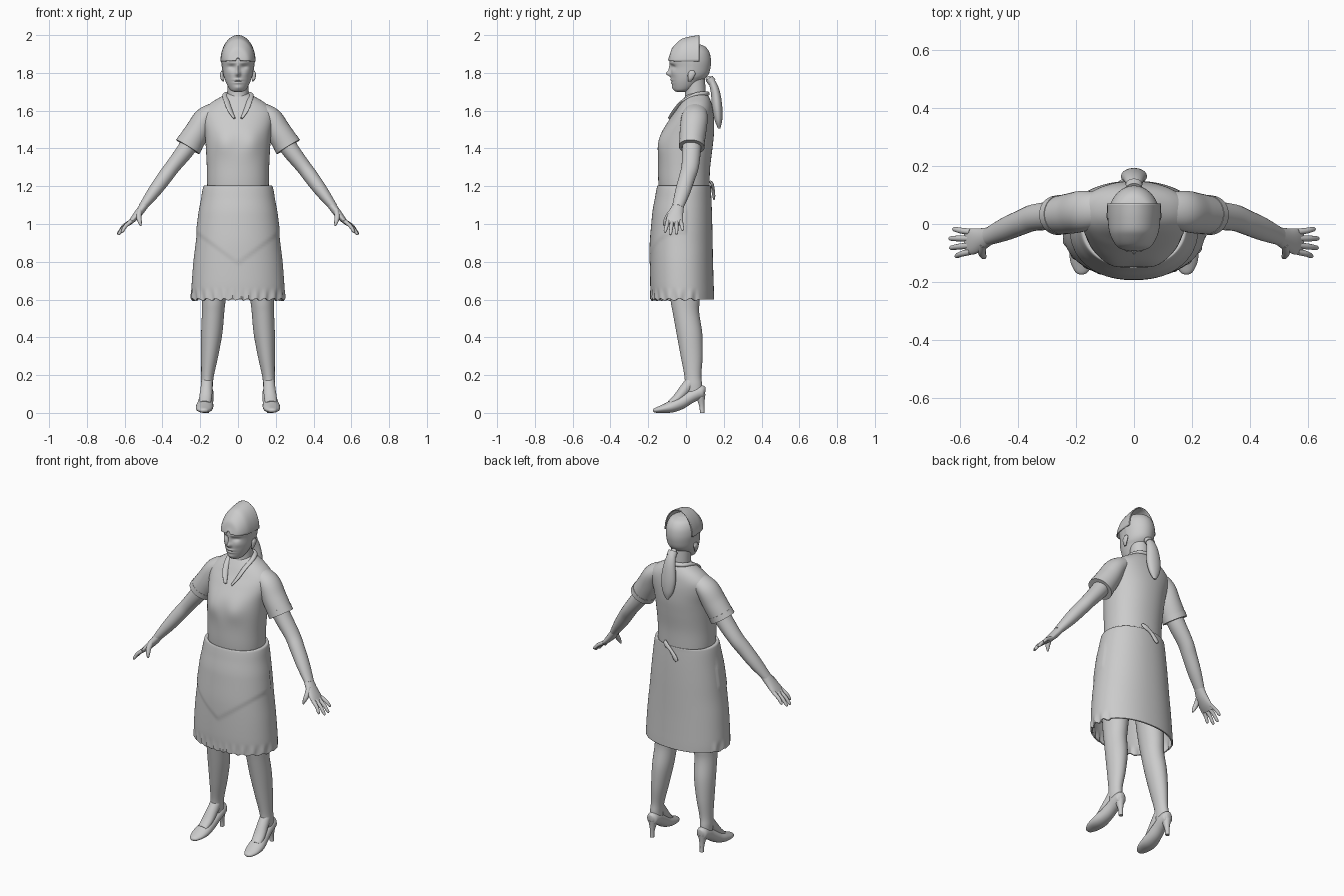
import bpy, bmesh, math
from math import exp, pi, sin, cos
from mathutils import Vector


def spline(secs, rows):
    """Catmull-Rom interpolation of section tuples."""
    out = []
    for i in range(len(secs) - 1):
        p = [secs[max(i - 1, 0)], secs[i], secs[i + 1], secs[min(i + 2, len(secs) - 1)]]
        for k in range(rows):
            t = k / rows
            out.append([.5 * (2 * b + (c - a) * t + (2 * a - 5 * b + 4 * c - d) * t * t
                              + (3 * b - a - 3 * c + d) * t ** 3) for a, b, c, d in zip(*p)])
    return out + [list(secs[-1])]


def loft(name, secs, n=32, rows=6, ref=None, tweak=None, caps=True, mirror=False,
         arc=2 * pi, power=2.0, shell=0):
    """Skin of elliptical sections (x, y, z, ra, rb); ref=None keeps the rings level."""
    s = spline(secs, rows)
    pts = [Vector(q[:3]) for q in s]
    closed = arc > 6
    m = n if closed else n + 1
    bm = bmesh.new()
    rings = []
    for i, q in enumerate(s):
        a, b = Vector((1, 0, 0)), Vector((0, 1, 0))
        if ref:
            t = (pts[min(i + 1, len(s) - 1)] - pts[max(i - 1, 0)]).normalized()
            b = Vector(ref)
            b = (b - t * b.dot(t)).normalized()
            a = t.cross(b)
        ring = []
        for j in range(m):
            w = arc * j / n
            c, d = cos(w), sin(w)
            c = math.copysign(abs(c) ** (2 / power), c)
            d = math.copysign(abs(d) ** (2 / power), d)
            v = pts[i] + a * c * max(q[3], .001) + b * d * max(q[4], .001)
            ring.append(bm.verts.new(tweak(v) if tweak else v))
        rings.append(ring)
    for r0, r1 in zip(rings, rings[1:]):
        for j in range(n):
            k = (j + 1) % m
            bm.faces.new((r0[j], r0[k], r1[k], r1[j]))
    if caps and closed:
        bm.faces.new(rings[0])
        bm.faces.new(rings[-1])
    bmesh.ops.recalc_face_normals(bm, faces=bm.faces)
    me = bpy.data.meshes.new(name)
    bm.to_mesh(me)
    bm.free()
    ob = bpy.data.objects.new(name, me)
    bpy.context.collection.objects.link(ob)
    bpy.ops.object.select_all(action='DESELECT')
    ob.select_set(True)
    bpy.context.view_layer.objects.active = ob
    bpy.ops.object.shade_smooth_by_angle(angle=math.radians(45))
    if shell:
        mod = ob.modifiers.new("shell", 'SOLIDIFY')
        mod.thickness, mod.offset = shell, -1
    if mirror:
        ob.modifiers.new("mirror", 'MIRROR')
    return ob


def level(rows):
    """(z, y front, y back, half width) -> level section."""
    return [(0, (f + b) / 2, z, w, (b - f) / 2) for z, f, b, w in rows]


def bump(v, x, z, sx, sz):
    return exp(-((abs(v.x) - x) / sx) ** 2 - ((v.z - z) / sz) ** 2)


def step(t):
    t = min(max(t, 0), 1)
    return t * t * (3 - 2 * t)


# Head with sculpted face and slightly raised hair
def face(v):
    if v.y < 0:
        d = (.022 * bump(v, 0, 1.795, .012, .013) + .012 * bump(v, 0, 1.82, .009, .025)
             - .010 * bump(v, .034, 1.832, .018, .011) + .004 * bump(v, .03, 1.853, .025, .008)
             + .004 * bump(v, .045, 1.8, .018, .018) + .007 * bump(v, 0, 1.763, .022, .006)
             + .006 * bump(v, 0, 1.748, .02, .006) - .003 * bump(v, 0, 1.755, .028, .003)
             + .006 * bump(v, 0, 1.722, .02, .012))
        v.y -= d
    h = step((v.y - .02) / .015) * step((v.z - 1.76) / .02)
    v.x *= 1 + .035 * h
    return v


loft("head", level([(1.698, -.045, -.01, .012), (1.705, -.06, .02, .035), (1.722, -.068, .05, .05),
                    (1.755, -.076, .085, .066), (1.79, -.08, .118, .077), (1.83, -.08, .13, .083),
                    (1.87, -.087, .132, .087), (1.91, -.08, .123, .081), (1.94, -.055, .1, .062),
                    (1.955, -.015, .06, .028)]), n=96, rows=8, tweak=face)
loft("ear", [(.078, .02, 1.755, .004, .008), (.084, .024, 1.77, .008, .014),
             (.086, .03, 1.795, .009, .02), (.084, .032, 1.812, .004, .01)], n=16, rows=4, mirror=True)
loft("neck", level([(1.54, -.06, .1, .07), (1.62, -.03, .105, .06), (1.68, -.005, .105, .055),
                    (1.77, -.01, .1, .055)]), rows=5)

# Open-backed cap and ponytail
loft("cap", [(0, -.095, 1.865, .012, .015), (0, -.08, 1.863, .056, .068), (0, -.035, 1.86, .083, .114),
             (0, .02, 1.86, .091, .132), (0, .07, 1.86, .093, .14)],
     n=32, ref=(0, 0, 1), arc=pi, shell=.006)
loft("ponytail", [(0, .11, 1.775, .015, .012), (0, .135, 1.755, .025, .018), (0, .155, 1.70, .036, .024),
                  (0, .165, 1.62, .045, .027), (0, .172, 1.55, .034, .02), (0, .176, 1.505, .008, .006)],
     n=24, ref=(0, 1, 0))
loft("hair_tie", [(0, .122, 1.772, .027, .022), (0, .138, 1.75, .029, .023)], n=24, rows=3, ref=(0, 1, 0))


# Blouse body, sleeves, cuffs and collar
def bust(v):
    if v.y < 0:
        v.y -= .012 * bump(v, .075, 1.43, .05, .06)
    return v


loft("blouse", level([(1.1, -.13, .12, .155), (1.2, -.145, .124, .163), (1.3, -.148, .128, .165),
                      (1.4, -.147, .14, .17), (1.48, -.13, .148, .176), (1.55, -.09, .148, .188),
                      (1.6, -.055, .143, .185), (1.64, -.03, .135, .145), (1.675, -.005, .12, .088),
                      (1.69, .01, .105, .06)]), n=64, tweak=bust, power=2.15)
loft("sleeve", [(.12, .05, 1.6, .045, .06), (.175, .045, 1.56, .058, .07), (.215, .037, 1.49, .066, .07),
                (.262, .03, 1.415, .07, .066)], ref=(0, 1, 0), mirror=True)
loft("cuff", [(.25, .032, 1.434, .071, .069), (.266, .03, 1.408, .072, .068)],
     rows=2, ref=(0, 1, 0), mirror=True)
loft("collar", [(0, .112, 1.69, .014, .012), (.045, .095, 1.69, .014, .012), (.068, .045, 1.683, .014, .01),
                (.06, -.022, 1.648, .015, .007), (.042, -.062, 1.6, .015, .007),
                (.02, -.09, 1.56, .008, .005)], n=16, ref=(0, 0, 1), mirror=True)


# Skirt with pointed apron and scalloped front hem
def apron(v):
    c = Vector((0, -.02, v.z))
    out = (v - c).normalized()
    if v.y < 0:
        line = .78 + .75 * abs(v.x)
        v += out * .004 * step((v.z - line) / .025) * step((1.15 - v.z) / .1)
    if v.y < .06 and v.z < .67:
        wave = sin(26 * math.atan2(out.x, -out.y))
        k = step((.67 - v.z) / .06)
        v += out * .005 * wave * k
        v.z += .007 * wave * step((.63 - v.z) / .03)
    return v


loft("skirt", level([(1.196, -.14, .12, .155), (1.203, -.15, .13, .178), (1.18, -.157, .132, .188),
                     (1.1, -.17, .136, .2), (1.0, -.18, .139, .213), (.9, -.188, .141, .224),
                     (.8, -.19, .143, .236), (.7, -.19, .146, .244), (.64, -.188, .148, .247),
                     (.6, -.187, .149, .247)]), n=128, rows=8, tweak=apron, caps=False,
     power=2.15, shell=.008)

# Apron bow ribbon at the back
loft("bow_ribbon", [(.05, .128, 1.225, .008, .005), (.035, .138, 1.21, .015, .008),
                    (0, .143, 1.185, .009, .009), (-.03, .147, 1.15, .014, .008),
                    (-.042, .148, 1.132, .01, .005)], n=16, ref=(0, 1, 0))

# Arms and hands
loft("arm", [(.2, .035, 1.52, .05, .05), (.268, .03, 1.405, .047, .05), (.345, .022, 1.305, .04, .046),
             (.39, .005, 1.245, .039, .043), (.445, -.018, 1.17, .034, .04), (.505, -.044, 1.09, .022, .03)],
     n=24, ref=(0, 1, 0), mirror=True)
loft("palm", [(.495, -.04, 1.1, .022, .03), (.525, -.052, 1.06, .021, .038),
              (.555, -.06, 1.025, .016, .045), (.58, -.063, .998, .009, .042)],
     n=24, ref=(0, 1, 0), mirror=True)
fingers = [("little", -.027, -.018, .625, .965), ("ring", -.05, -.05, .637, .945),
           ("middle", -.074, -.082, .635, .942), ("index", -.096, -.11, .617, .955)]
for label, y0, y1, tx, tz in fingers:
    x0, z0, ym = .565, 1.015, (y0 + y1) / 2
    loft(label + "_finger", [(x0, y0, z0, .011, .011), ((x0 + tx) / 2 + .004, ym, (z0 + tz) / 2 + .004, .01, .01),
                             (tx - .006, y1, tz + .008, .008, .008), (tx, y1, tz, .003, .003)],
         n=12, rows=4, ref=(0, 1, 0), mirror=True)
loft("thumb", [(.52, -.068, 1.075, .014, .016), (.525, -.095, 1.04, .014, .014),
               (.52, -.11, 1.012, .011, .011), (.514, -.116, .99, .004, .004)],
     n=12, rows=4, ref=(0, 1, 0), mirror=True)

# Legs, feet and heeled shoes
loft("leg", [(.115, -.01, .95, .08, .09), (.12, -.01, .75, .073, .085), (.128, -.005, .6, .063, .077),
             (.132, .0, .53, .059, .07), (.139, .018, .42, .056, .068), (.15, .03, .3, .045, .058),
             (.161, .036, .2, .034, .045), (.165, .04, .15, .032, .045), (.165, .045, .1, .03, .042)],
     n=32, mirror=True)
loft("foot", [(.164, .03, .17, .03, .03), (.167, -.005, .125, .032, .03), (.172, -.045, .08, .034, .024),
              (.177, -.085, .05, .03, .016)], n=24, ref=(0, 0, 1), mirror=True)
loft("shoe", [(.165, .102, .112, .014, .022), (.165, .088, .112, .031, .034), (.165, .06, .104, .036, .035),
              (.167, .02, .083, .037, .034), (.172, -.03, .053, .041, .035), (.177, -.08, .032, .046, .031),
              (.18, -.13, .02, .04, .02), (.181, -.165, .013, .022, .012), (.181, -.174, .011, .006, .004)],
     n=32, ref=(0, 0, 1), mirror=True)
loft("shoe_heel", [(.165, .073, .1, .028, .03), (.165, .08, .06, .017, .018), (.165, .084, .03, .012, .013),
                   (.165, .086, 0, .012, .012)], n=20, mirror=True)
